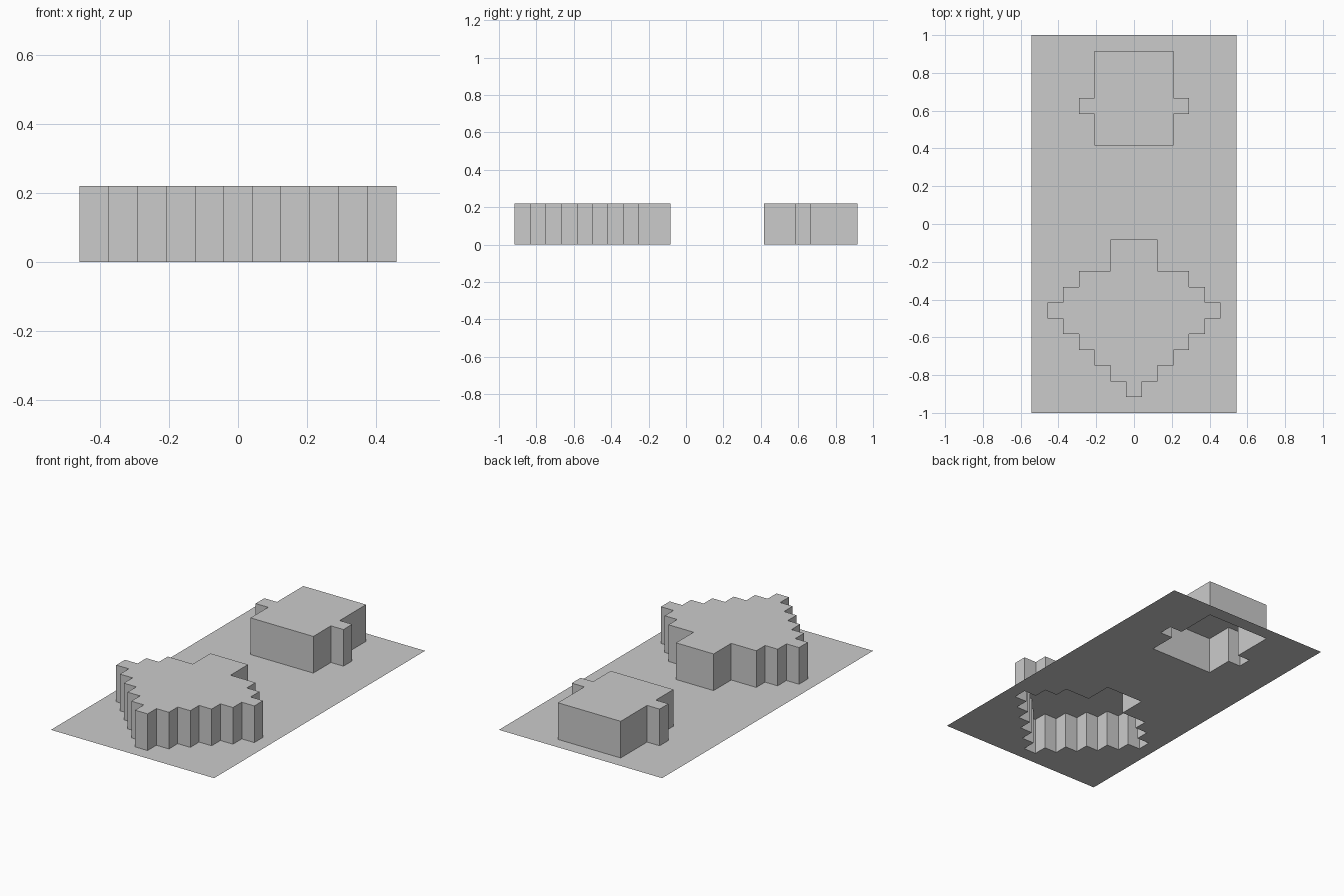
import bpy, bmesh
from mathutils import Matrix

if "Cube" in bpy.data.objects:
    bpy.data.objects.remove(bpy.data.objects["Cube"])

CELL = 1 / 12      # everything sits on a 13 x 24 grid of square cells
HEIGHT = 0.22

# Stepped outlines, front to back: (start row, end row, half width) in cells
DIAMOND = [(-11, -10, 0.5), (-10, -9, 1.5), (-9, -8, 2.5), (-8, -7, 3.5),
           (-7, -6, 4.5), (-6, -5, 5.5), (-5, -4, 4.5), (-4, -3, 3.5),
           (-3, -1, 1.5)]
BLOCK = [(5, 7, 2.5), (7, 8, 3.5), (8, 11, 2.5)]


def finish(name, bm):
    mesh = bpy.data.meshes.new(name)
    bm.to_mesh(mesh)
    bm.free()
    bpy.context.collection.objects.link(bpy.data.objects.new(name, mesh))


def raised_shape(name, rows):
    """Mirrored stepped outline raised to HEIGHT, open underneath."""
    right = [(w, y) for y0, y1, w in rows for y in (y0, y1)]
    outline = right + [(-w, y) for w, y in reversed(right)]
    bm = bmesh.new()
    low, high = ([bm.verts.new((x * CELL, y * CELL, z)) for x, y in outline]
                 for z in (0, HEIGHT))
    bm.faces.new(high)
    for i in range(len(outline)):
        j = (i + 1) % len(outline)
        bm.faces.new((low[i], low[j], high[j], high[i]))
    finish(name, bm)


def covered(face):
    c = face.calc_center_median() / CELL
    return any(y0 < c.y < y1 and abs(c.x) < w for y0, y1, w in DIAMOND + BLOCK)


# Thin base sheet, with openings under the raised shapes
bm = bmesh.new()
bmesh.ops.create_grid(bm, x_segments=13, y_segments=24, size=0.5,
                      matrix=Matrix.Diagonal((13 * CELL, 24 * CELL, 1, 1)))
bmesh.ops.delete(bm, geom=[f for f in bm.faces if covered(f)], context='FACES')
finish("base_sheet", bm)

# Raised hollow shapes
raised_shape("stepped_diamond", DIAMOND)
raised_shape("rear_block", BLOCK)
